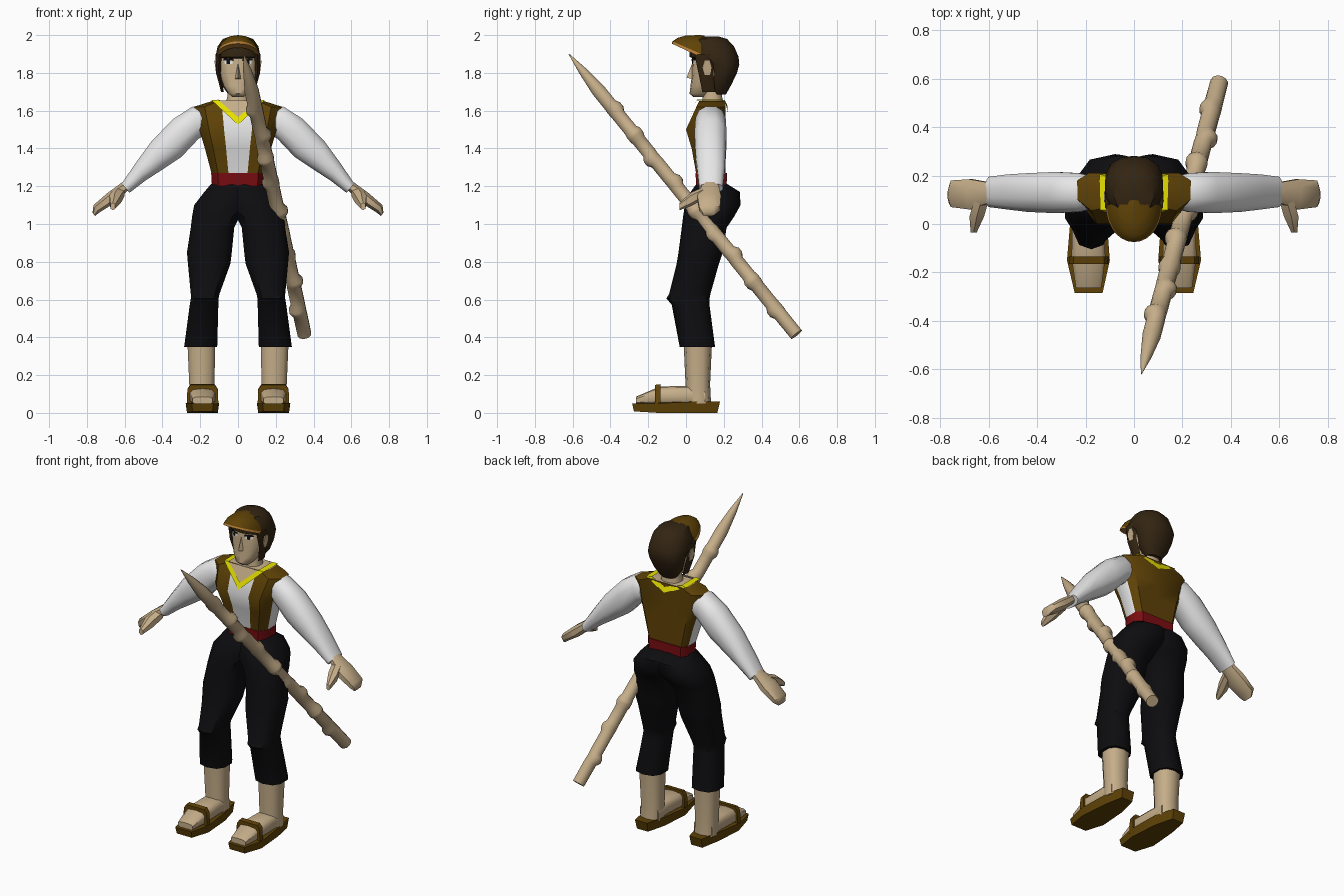
import bpy, bmesh, math
from mathutils import Vector
from mathutils.bvhtree import BVHTree

if "Cube" in bpy.data.objects:
    bpy.data.objects.remove(bpy.data.objects["Cube"])


def material(name, rgb):
    m = bpy.data.materials.new(name)
    m.diffuse_color = (*rgb, 1)
    m.use_nodes = True
    m.node_tree.nodes["Principled BSDF"].inputs["Base Color"].default_value = m.diffuse_color
    return m


SKIN = material("tan", (0.56, 0.42, 0.25))
BLACK = material("black", (0.004, 0.004, 0.005))
WHITE = material("white", (0.85, 0.85, 0.85))
YELLOW = material("yellow", (0.87, 0.82, 0.0))
RED = material("dark red", (0.2, 0.004, 0.006))
BROWN = material("brown", (0.115, 0.055, 0.002))
HAIR = material("dark hair brown", (0.033, 0.018, 0.006))
ORANGE = material("orange brown", (0.45, 0.2, 0.035))


def mesh(name, verts, faces, mats, rule=None, side=1, angle=45):
    """Build an object; side=-1 mirrors it in x; rule picks the material slot."""
    bm = bmesh.new()
    vs = [bm.verts.new((v[0] * side, v[1], v[2])) for v in verts]
    for f in faces:
        face = bm.faces.new([vs[i] for i in f])
        if rule:
            face.material_index = rule(face.calc_center_median())
    bmesh.ops.recalc_face_normals(bm, faces=bm.faces)
    me = bpy.data.meshes.new(name)
    bm.to_mesh(me)
    bm.free()
    for m in mats:
        me.materials.append(m)
    ob = bpy.data.objects.new(name, me)
    bpy.context.collection.objects.link(ob)
    bpy.ops.object.select_all(action='DESELECT')
    ob.select_set(True)
    bpy.context.view_layer.objects.active = ob
    bpy.ops.object.shade_smooth_by_angle(angle=math.radians(angle))
    return ob


def super_shape(n, p):
    """Unit cross-section: p=1 is round, smaller p is squarer."""
    out = []
    for k in range(n):
        a = 2 * math.pi * (k + 0.5) / n
        c, s = math.cos(a), math.sin(a)
        out.append((math.copysign(abs(c) ** p, c), math.copysign(abs(s) ** p, s)))
    m = max(abs(u) for u, v in out)
    return [(u / m, v / m) for u, v in out]


def loft(name, rings, mats, n=12, p=0.8, shape=None, **kw):
    """Skin rings given as (centre, u half-axis, v half-axis)."""
    shape = shape or super_shape(n, p)
    n = len(shape)
    verts = [c + u * a + v * b for c, u, v in rings for a, b in shape]
    faces = [(r * n + k, r * n + (k + 1) % n, (r + 1) * n + (k + 1) % n, (r + 1) * n + k)
             for r in range(len(rings) - 1) for k in range(n)]
    faces += [tuple(range(n)), tuple(range(len(verts) - n, len(verts)))]
    return mesh(name, verts, faces, mats, **kw)


def level(z, x0, x1, y0, y1):      # horizontal ring
    return (Vector(((x0 + x1) / 2, (y0 + y1) / 2, z)),
            Vector(((x1 - x0) / 2, 0, 0)), Vector((0, (y1 - y0) / 2, 0)))


def tilted(xa, za, xb, zb, y0, y1):  # ring between an upper and a lower outline point
    return (Vector(((xa + xb) / 2, (y0 + y1) / 2, (za + zb) / 2)),
            Vector(((xa - xb) / 2, 0, (za - zb) / 2)), Vector((0, (y1 - y0) / 2, 0)))


def upright(y, x0, x1, z0, z1):    # ring facing the front
    return (Vector(((x0 + x1) / 2, y, (z0 + z1) / 2)),
            Vector(((x1 - x0) / 2, 0, 0)), Vector((0, 0, (z1 - z0) / 2)))


# Torso: shirt front and sides, open vest, bare neck opening on top
half = [(0, -1), (.36, -1), (.75, -1), (1, -.4), (1, .6), (.8, 1), (0, 1)]
section = half + [(-u, v) for u, v in half[-2:0:-1]]


def torso_rule(c):
    if c.z > 1.645:
        return 2
    if abs(c.x) < 0.045 and c.y < 0.1 and c.z < 1.64:
        return 0
    return 0 if abs(c.x) > 0.13 and 0.08 < c.y < 0.16 and c.z < 1.55 and \
        abs(c.x) > 0.13 + (c.z - 1.27) * 0.25 else 1


loft("vest_and_shirt", [level(z, -w, w, f, .21) for z, w, f in
     [(1.26, .138, .055), (1.4, .175, .03), (1.5, .205, 0), (1.62, .235, .055), (1.65, .14, .07)]],
     [WHITE, BROWN, SKIN], shape=section, rule=torso_rule)
loft("belt", [level(1.2, -.138, .138, .055, .215), level(1.27, -.142, .142, .05, .217)],
     [RED], shape=section)

# Collar band and the bare chest inside it
outer = [(0, .004, 1.525), (.14, .057, 1.655), (.142, .205, 1.655), (0, .222, 1.59)]
inner = [(0, .02, 1.565), (.105, .058, 1.658), (.105, .195, 1.658), (0, .218, 1.63)]
for s, side in ((1, "right"), (-1, "left")):
    mesh("collar_" + side, outer + inner, [(i, i + 1, i + 5, i + 4) for i in range(3)],
         [YELLOW], side=s)
mesh("chest_opening", [(0, .023, 1.565), (.11, .06, 1.654), (-.11, .06, 1.654)], [(0, 1, 2)], [SKIN])

# Neck and head
loft("neck", [level(1.62, -.07, .07, .08, .2), level(1.68, -.055, .055, .09, .19),
              level(1.78, -.055, .055, .09, .19)], [SKIN])
head = loft("head", [level(z, -w, w, f, b) for z, w, f, b in
            [(1.672, .03, .04, .1), (1.69, .05, .02, .13), (1.73, .075, .025, .17),
             (1.79, .096, .033, .21), (1.86, .104, .035, .22), (1.94, .1, .045, .22)]],
            [SKIN], n=14, p=.8)
mesh("nose", [(-.02, .04, 1.765), (.02, .04, 1.765), (0, .003, 1.775), (0, .036, 1.86)],
     [(0, 1, 2), (0, 2, 3), (1, 2, 3)], [SKIN])
loft("hair", [level(z, -w, w, f, b) for z, w, f, b in
     [(1.685, .05, .135, .21), (1.74, .09, .115, .24), (1.8, .108, .11, .268),
      (1.845, .116, .095, .28), (1.885, .119, .022, .275), (1.94, .108, .02, .252),
      (1.98, .08, .04, .215), (1.993, .04, .07, .17)]], [HAIR], n=14, p=.9, angle=35)

# Face plates laid on the head surface
tree = BVHTree.FromObject(head, bpy.context.evaluated_depsgraph_get())


def decal(name, points, mat, s, lift):
    vs = []
    for x, z in points:
        hit = tree.ray_cast(Vector((x * s, -1, z)), Vector((0, 1, 0)))[0]
        vs.append((x * s, hit.y - lift, z))
    mesh(name, vs, [tuple(range(len(vs)))], [mat])


for s, side in ((1, "right"), (-1, "left")):
    decal("eye_white_" + side, [(.028, 1.848), (.07, 1.848), (.074, 1.868), (.03, 1.868)], WHITE, s, .004)
    decal("pupil_" + side, [(.042, 1.847), (.06, 1.847), (.06, 1.868), (.042, 1.868)], BLACK, s, .007)
    decal("eyelid_" + side, [(.022, 1.864), (.078, 1.866), (.076, 1.876), (.026, 1.876)], BLACK, s, .008)
    loft("ear_" + side, [tilted(.095, 1.86, .095, 1.785, .08, .125),
                         tilted(.125, 1.865, .115, 1.79, .09, .135)], [SKIN], n=6, side=s)
    loft("side_lock_" + side, [level(1.9, .08, .119, .05, .14), level(1.8, .092, .116, .07, .14),
                               level(1.7, .075, .09, .09, .15)], [HAIR], n=6, side=s)

# Cap visor: domed top, pale rim and underside
N = 14
arcs = [(.10, .09, .10, 1.878, .055), (.117, .075, .15, 1.885, .07), (.112, .08, .152, 1.9, .067),
        (.095, .08, .125, 1.945, .04), (.06, .09, .09, 1.982, .016), (.0, .1, .03, 1.998, .002)]
verts = [(rx * math.cos(math.pi * k / N), cy - ry * math.sin(math.pi * k / N),
          z + dz * math.sin(math.pi * k / N)) for rx, cy, ry, z, dz in arcs for k in range(N + 1)]
faces = [(r * (N + 1) + k, r * (N + 1) + k + 1, (r + 1) * (N + 1) + k + 1, (r + 1) * (N + 1) + k)
         for r in range(len(arcs) - 1) for k in range(N)]
visor = mesh("cap_visor", verts, faces, [BROWN, ORANGE])
for f in visor.data.polygons:
    f.material_index = 1 if f.index < 2 * N else 0

# Limbs, made once and mirrored
sole = [(.13, -.285), (.245, -.285), (.277, -.15), (.26, .05), (.235, .18),
        (.15, .18), (.115, .05), (.1, -.15)]
for s, side in ((1, "right"), (-1, "left")):
    loft("sleeve_" + side, [tilted(*r) for r in
         [(.19, 1.61, .18, 1.47, .06, .2), (.24, 1.622, .21, 1.45, .05, .21),
          (.345, 1.555, .30, 1.355, .045, .215), (.46, 1.435, .405, 1.285, .05, .21),
          (.54, 1.325, .49, 1.23, .06, .205), (.615, 1.215, .575, 1.165, .07, .195)]],
         [WHITE], n=12, p=.85, side=s)
    loft("hand_" + side, [tilted(*r) for r in
         [(.60, 1.23, .575, 1.185, .09, .17), (.69, 1.165, .655, 1.11, .06, .185),
          (.765, 1.10, .735, 1.06, .07, .18), (.77, 1.06, .757, 1.042, .09, .15)]],
         [SKIN], n=8, side=s)
    loft("thumb_" + side, [upright(.1, .60, .66, 1.14, 1.195), upright(.03, .62, .68, 1.1, 1.165),
                           upright(-.035, .65, .675, 1.075, 1.11)], [SKIN], n=6, side=s)
    loft("trouser_leg_" + side, [level(*r) for r in
         [(1.215, -.08, .14, .06, .21), (1.17, -.08, .178, .03, .28), (1.1, -.075, .232, 0, .283),
          (1.04, -.01, .243, -.01, .25), (.98, .02, .25, -.018, .21), (.85, .033, .27, -.035, .19),
          (.79, .04, .265, -.045, .17), (.63, .098, .25, -.085, .125), (.605, .103, .25, -.1, .12),
          (.575, .104, .255, -.072, .12), (.35, .11, .285, -.03, .15)]],
         [BLACK], n=10, side=s)
    loft("calf_" + side, [level(.38, .12, .268, -.01, .135), level(.15, .125, .258, 0, .125),
                          level(.05, .125, .258, 0, .13)], [SKIN], n=10, side=s)
    loft("foot_" + side, [upright(.1, .125, .255, .04, .13), upright(0, .125, .255, .04, .142),
                          upright(-.14, .118, .258, .04, .138), upright(-.265, .135, .24, .045, .085)],
         [SKIN], n=10, p=.6, side=s)
    # Sandal sole and strap
    n = len(sole)
    mesh("sandal_sole_" + side,
         [(.19 + (x - .19) * .92, y * .95 - .005, 0 if y > -.2 else .008) for x, y in sole]
         + [(x, y, .05 if y < 0 else .06) for x, y in sole],
         [(i, (i + 1) % n, n + (i + 1) % n, n + i) for i in range(n)]
         + [tuple(range(n)), tuple(range(n, 2 * n))], [BROWN], side=s, angle=30)
    loft("sandal_strap_" + side, [upright(-.165, .103, .272, .03, .148),
                                  upright(-.135, .103, .272, .03, .152)],
         [BROWN], shape=[(-1, -1), (1, -1), (.95, .6), (.75, 1), (-.75, 1), (-.95, .6)], side=s)

# Knotted wooden staff with a sharpened tip
tip, end = Vector((.03, -.62, 1.9)), Vector((.352, .585, .415))
d = (end - tip).normalized()
across = d.cross(Vector((1, 0, 0))).normalized()
other = d.cross(across)
profile = [(0, .002, 0), (.06, .022, 0), (.13, .037, 0)]
for k, t in enumerate([.2, .29, .37, .46, .56, .64, .72, .81, .91]):
    profile += [(t - .018, .037, 0), (t - .006, .044, k + 1), (t + .006, .044, k + 1), (t + .018, .037, 0)]
profile.append((1, .036, 0))
rings = []
for t, r, k in profile:
    c = tip.lerp(end, t)
    if k:  # knots bulge to varying sides
        c += (across * math.cos(k * 2.2) + other * math.sin(k * 2.2)) * .009
    rings.append((c, across * r, other * r))
loft("staff", rings, [SKIN], n=12, p=1)
